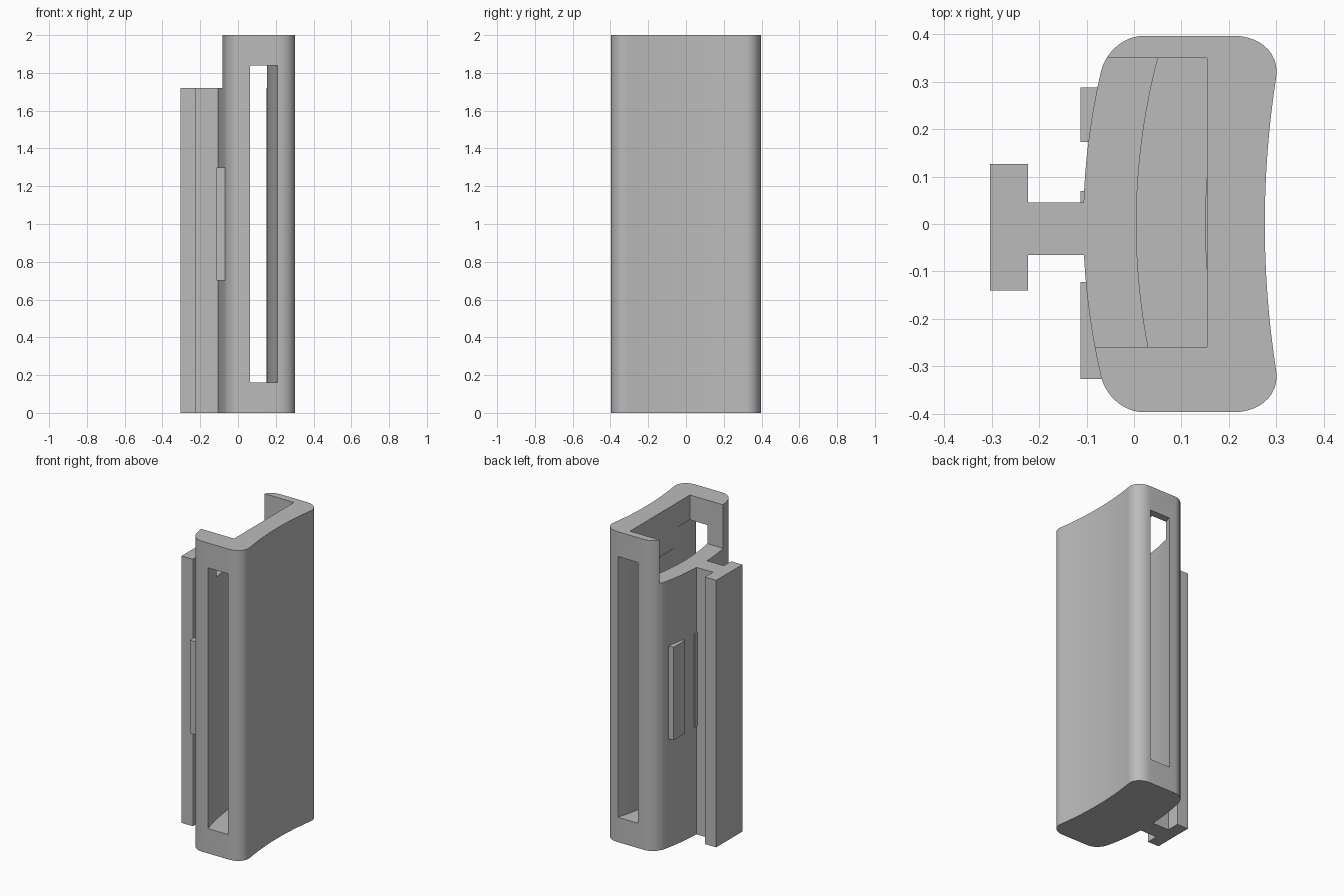
import bpy, bmesh, math
from mathutils import Vector
from mathutils.geometry import interpolate_bezier

cube = bpy.data.objects.get("Cube")
if cube:
    bpy.data.objects.remove(cube, do_unlink=True)

grey = bpy.data.materials.new("plain grey")
grey.use_nodes = True
COLOR = (0.5, 0.5, 0.5, 1)
grey.diffuse_color = COLOR
grey.node_tree.nodes["Principled BSDF"].inputs["Base Color"].default_value = COLOR


def extrude(name, outline, z0, z1):
    """Solid prism from a closed xy outline."""
    bm = bmesh.new()
    face = bm.faces.new([bm.verts.new((x, y, z0)) for x, y in outline])
    grown = bmesh.ops.extrude_face_region(bm, geom=[face])["geom"]
    verts = [v for v in grown if isinstance(v, bmesh.types.BMVert)]
    bmesh.ops.translate(bm, verts=verts, vec=(0, 0, z1 - z0))
    bmesh.ops.recalc_face_normals(bm, faces=bm.faces)
    mesh = bpy.data.meshes.new(name)
    bm.to_mesh(mesh)
    bm.free()
    mesh.materials.append(grey)
    obj = bpy.data.objects.new(name, mesh)
    bpy.context.collection.objects.link(obj)
    return obj


def rect(x0, x1, y0, y1):
    return [(x0, y0), (x1, y0), (x1, y1), (x0, y1)]


def bow(x, k, y0, y1, n=24):
    """Shallow curved wall running along y."""
    ys = [y0 + (y1 - y0) * i / n for i in range(n + 1)]
    return [(x + k * y * y, y) for y in ys]


def corner(a, c, b, n=12):
    """Rounded corner from a to b around the sharp point c, ends left out."""
    a, b, c = Vector(a), Vector(b), Vector(c)
    pts = interpolate_bezier(a, a.lerp(c, 0.56), b.lerp(c, 0.56), b, n)
    return [(p.x, p.y) for p in pts[1:-1]]


def activate(obj):
    bpy.ops.object.select_all(action="DESELECT")
    obj.select_set(True)
    bpy.context.view_layer.objects.active = obj


def cut(obj, cutter):
    cutter.hide_render = True
    mod = obj.modifiers.new("cut", "BOOLEAN")
    mod.operation, mod.solver, mod.object = "DIFFERENCE", "EXACT", cutter
    activate(obj)
    bpy.ops.object.modifier_apply(modifier=mod.name)
    bpy.data.objects.remove(cutter, do_unlink=True)


# Housing: bowed outline with rounded corners
END = 0.397
right_wall = bow(0.276, 0.25, -0.31, 0.31)
left_wall = bow(-0.107, 0.36, 0.32, -0.32)
outline = right_wall
outline += corner(right_wall[-1], (0.313, END), (0.21, END))
outline += [(0.21, END), (0.02, END)]
outline += corner((0.02, END), (-0.053, END), left_wall[0])
outline += left_wall
outline += corner(left_wall[-1], (-0.053, -END), (0.02, -END))
outline += [(0.02, -END), (0.21, -END)]
outline += corner((0.21, -END), (0.313, -END), right_wall[0])
housing = extrude("housing", outline, 0, 2)

# Curved slot running right through, then the open notch at the top
slot = bow(0.15, 0.37, -0.45, 0.45, 32) + bow(0.005, 0.37, 0.45, -0.45, 32)
cut(housing, extrude("slot_cutter", slot, 0.16, 1.84))
cut(housing, extrude("notch_cutter", rect(-0.3, 0.154, -0.26, 0.35), 1.72, 2.2))
activate(housing)
bpy.ops.object.shade_smooth_by_angle(angle=math.radians(30))

# T-shaped mounting rail
rail = [(-0.08, -0.065), (-0.08, 0.045), (-0.224, 0.045), (-0.224, 0.127),
        (-0.304, 0.127), (-0.304, -0.14), (-0.224, -0.14), (-0.224, -0.065)]
extrude("mounting_rail", rail, 0, 1.72)

# Raised pads on the rail side
for name, y0, y1, depth in (("front_pad", -0.327, -0.122, -0.06),
                            ("back_pad", 0.173, 0.288, -0.06),
                            ("rail_pad", 0.03, 0.07, -0.09)):
    extrude(name, rect(-0.113, depth, y0, y1), 0.7, 1.3)
